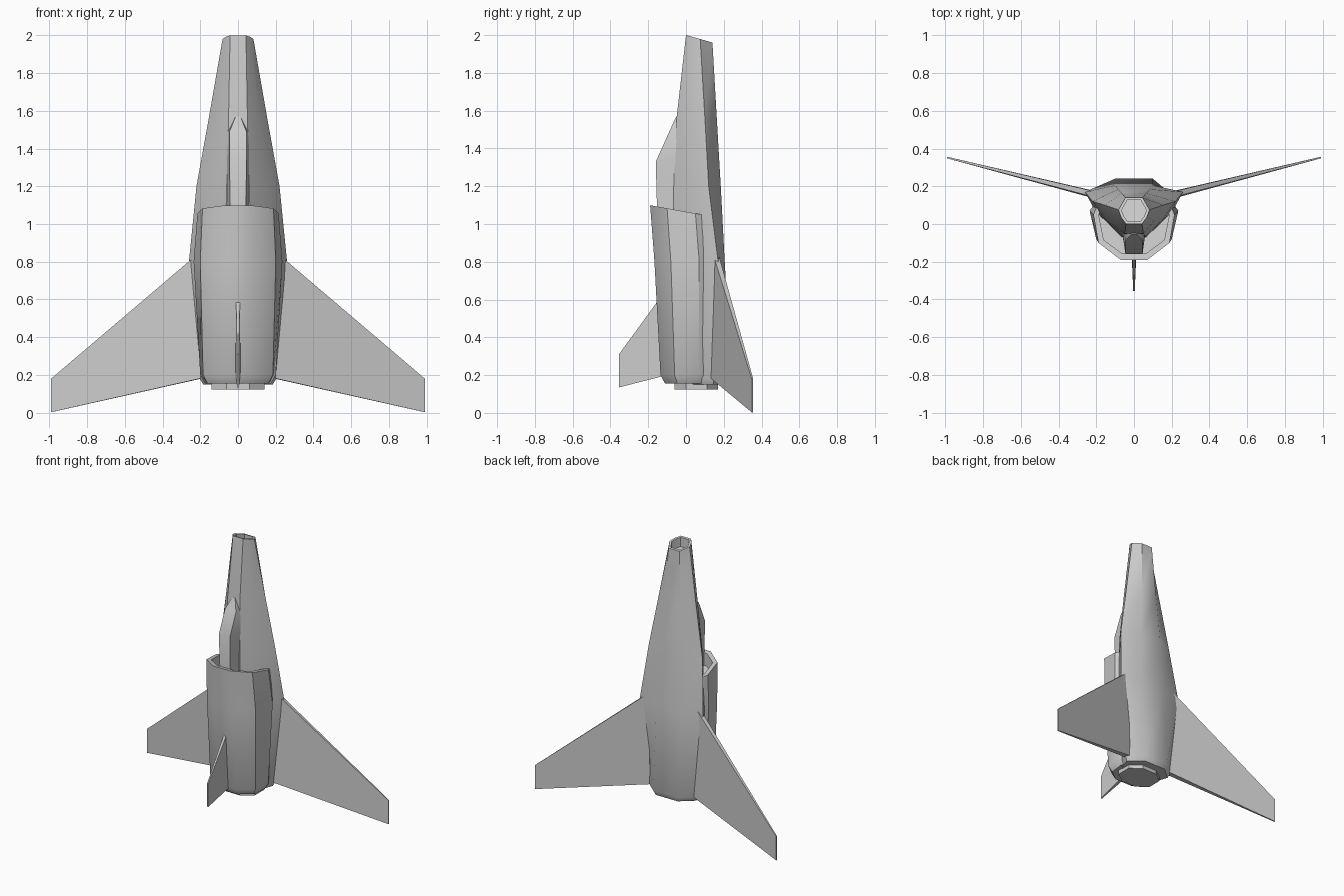
import bpy, bmesh
from mathutils import Vector

cube = bpy.data.objects.get("Cube")
if cube:
    bpy.data.objects.remove(cube, do_unlink=True)

grey = bpy.data.materials.new("plain grey")
grey.use_nodes = True
COLOUR = (0.6, 0.6, 0.6, 1)
grey.diffuse_color = COLOUR
grey.node_tree.nodes["Principled BSDF"].inputs["Base Color"].default_value = COLOUR


def loft(name, rings, angle=0.7):
    """Skin closed rings of equal size and cap both ends."""
    bm = bmesh.new()
    loops = [[bm.verts.new(p) for p in ring] for ring in rings]
    n = len(loops[0])
    for a, b in zip(loops, loops[1:]):
        for i in range(n):
            j = (i + 1) % n
            bm.faces.new((a[i], a[j], b[j], b[i]))
    bm.faces.new(loops[0])
    bm.faces.new(loops[-1])
    bmesh.ops.recalc_face_normals(bm, faces=bm.faces)
    mesh = bpy.data.meshes.new(name)
    bm.to_mesh(mesh)
    bm.free()
    mesh.materials.append(grey)
    obj = bpy.data.objects.new(name, mesh)
    bpy.context.collection.objects.link(obj)
    bpy.ops.object.select_all(action='DESELECT')
    obj.select_set(True)
    bpy.context.view_layer.objects.active = obj
    bpy.ops.object.shade_smooth_by_angle(angle=angle)
    return obj


def ring(z, half, tilt=0):
    """Mirror a half section (x, y) into a full ring, sloped along y."""
    full = half + [(-x, y) for x, y in reversed(half)]
    return [(x, y, z + tilt * y) for x, y in full]


def shrink(half, k, yc):
    return [(x * k, yc + (y - yc) * k) for x, y in half]


def plate(name, corners, thick, normal):
    """Tapered blade: corners are root top, tip top, tip bottom, root bottom."""
    n = Vector(normal).normalized()
    sides = [[Vector(c) + n * t * s for c, t in zip(corners, thick)]
             for s in (-0.5, 0.5)]
    return loft(name, sides, 0.5)


# Main fuselage with a sloped, hollow nose tip
tail = [(.07, -.07), (.17, .05), (.205, .15), (.1, .24)]
tip = [(.042, 0), (.068, .035), (.082, .075), (.045, .14)]
tip_in = shrink(tip, .8, .07)
loft("fuselage", [
    ring(.15, shrink(tail, .9, .08)),
    ring(.185, tail),
    ring(.8, [(.07, -.07), (.2, .06), (.26, .17), (.1, .205)]),
    ring(1.2, [(.06, -.065), (.15, .02), (.22, .12), (.085, .184)]),
    ring(1.56, [(.05, -.05), (.11, .02), (.155, .1), (.065, .163)]),
    ring(2, tip, -.28),
    ring(2, tip_in, -.28),
    ring(1.93, tip_in, -.28),
])

# Intake hull under the fuselage, with a recessed mouth
rear = [(.085, -.135), (.185, -.06), (.2, .07), (.17, .12)]
lip = [(.07, -.19), (.188, -.1), (.215, .05), (.19, .11)]
lip_in = [(.062, -.157), (.16, -.085), (.187, .05), (.165, .1)]
loft("intake_hull", [
    ring(.155, shrink(rear, .87, .05)),
    ring(.2, rear),
    ring(.8, [(.08, -.167), (.2, -.08), (.235, .07), (.2, .12)]),
    ring(1.065, lip, -.18),
    ring(1.065, lip_in, -.18),
    ring(.97, lip_in, -.18),
])

# Wedge between the fuselage and the intake mouth
loft("intake_wedge", [
    ring(.95, [(.04, -.15), (.07, 0)]),
    ring(1.33, [(.045, -.16), (.067, 0)]),
    ring(1.49, [(.045, -.088), (.062, 0)]),
    ring(1.57, [(.012, -.052), (.02, 0)]),
])

# Engine nozzle
loft("nozzle", [ring(z, [(.06, -.06), (.14, 0), (.14, .11), (.06, .17)])
                for z in (.123, .2)], 0.5)

# Swept wings
for side, s in (("left", 1), ("right", -1)):
    plate(side + "_wing",
          [(s * .2, .155, .85), (s * .99, .352, .18),
           (s * .99, .352, .003), (s * .18, .148, .185)],
          (.03, .008, .008, .04), (-s * .24, 1, 0))

# Ventral fin
plate("ventral_fin",
      [(0, -.1, .66), (0, -.355, .31), (0, -.355, .135), (0, -.1, .2)],
      (.024, .008, .008, .03), (1, 0, 0))
